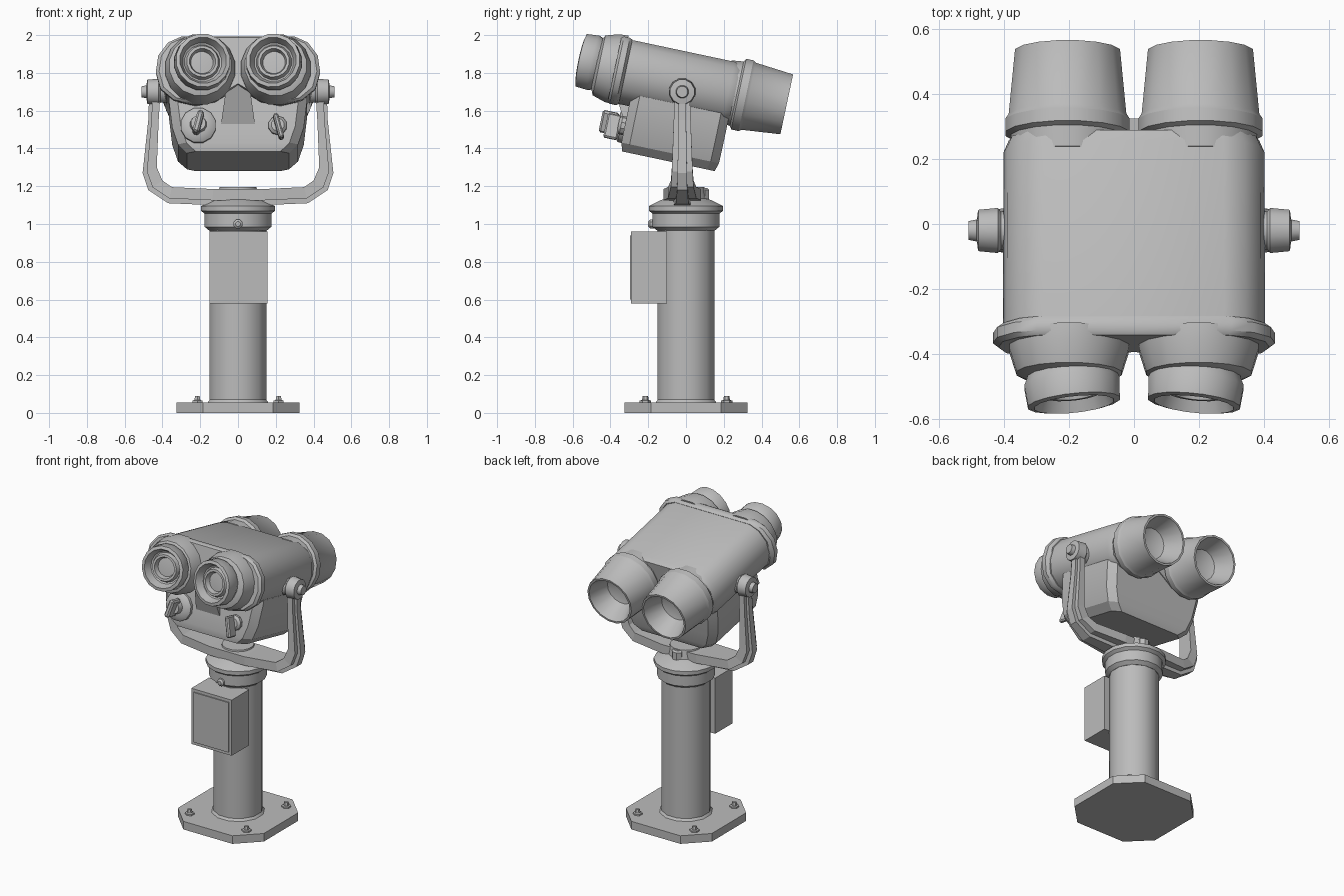
import bpy, bmesh
from math import radians, cos, sin, tau
from mathutils import Matrix, Vector

cube = bpy.data.objects.get("Cube")
if cube:
    bpy.data.objects.remove(cube, do_unlink=True)

grey = bpy.data.materials.new("painted grey metal")
grey.use_nodes = True
grey.diffuse_color = (0.5, 0.5, 0.5, 1)
bsdf = grey.node_tree.nodes["Principled BSDF"]
bsdf.inputs["Base Color"].default_value = (0.5, 0.5, 0.5, 1)
bsdf.inputs["Roughness"].default_value = 0.6

I = Matrix.Identity(4)
T = Matrix.Translation


def R(angle, axis):
    return Matrix.Rotation(radians(angle), 4, axis)


def loft(name, rings, matrix=I, smooth=None, bevel=0):
    """Skin a list of equal-length point rings and cap both ends."""
    bm = bmesh.new()
    vs = [[bm.verts.new(p) for p in ring] for ring in rings]
    n = len(vs[0])
    for a, b in zip(vs, vs[1:]):
        for i in range(n):
            j = (i + 1) % n
            bm.faces.new((a[i], a[j], b[j], b[i]))
    bm.faces.new(vs[0][::-1])
    bm.faces.new(vs[-1])
    bmesh.ops.remove_doubles(bm, verts=bm.verts, dist=0.0005)
    bmesh.ops.transform(bm, matrix=matrix, verts=bm.verts)
    bmesh.ops.recalc_face_normals(bm, faces=bm.faces)
    me = bpy.data.meshes.new(name)
    bm.to_mesh(me)
    bm.free()
    me.materials.append(grey)
    ob = bpy.data.objects.new(name, me)
    bpy.context.collection.objects.link(ob)
    if bevel:
        mod = ob.modifiers.new("bevel", "BEVEL")
        mod.width, mod.segments = bevel, 1
    if smooth:
        bpy.ops.object.select_all(action="DESELECT")
        ob.select_set(True)
        bpy.context.view_layer.objects.active = ob
        bpy.ops.object.shade_smooth_by_angle(angle=radians(smooth))
    return ob


def lathe(name, profile, matrix=I, segs=16, smooth=32):
    """Revolve (radius, height) pairs about z."""
    rings = [[(r * cos(tau * (i + .5) / segs), r * sin(tau * (i + .5) / segs), h)
              for i in range(segs)] for r, h in profile]
    return loft(name, rings, matrix, smooth)


def chamfered(hx, hy, c, z):
    """Rectangle outline with cut corners."""
    return [(sx * x, sy * y, z) for sx, sy, x, y in (
        (1, 1, hx, hy - c), (1, 1, hx - c, hy), (-1, 1, hx - c, hy), (-1, 1, hx, hy - c),
        (-1, -1, hx, hy - c), (-1, -1, hx - c, hy), (1, -1, hx - c, hy), (1, -1, hx, hy - c))]


def box(name, x, y, z, matrix=I, bevel=0):
    rings = [[(x[0], y[0], h), (x[1], y[0], h), (x[1], y[1], h), (x[0], y[1], h)] for h in z]
    return loft(name, rings, matrix, bevel=bevel)


# Base plate, bolts and column
loft("base_plate", [chamfered(.325, .325, .14, z) for z in (0, .055)])
for sx in (-1, 1):
    for sy in (-1, 1):
        lathe("base_bolt", [(.03, .05), (.03, .065), (.018, .068), (.014, .09)],
              T((sx * .215, sy * .215, 0)), 6, 10)
lathe("column", [(.17, .05), (.155, .07), (.155, 1.0)], segs=12)
lathe("column_collar", [(.155, .965), (.18, .985), (.18, 1.055), (.2, 1.07), (.2, 1.095),
                        (.14, 1.125), (.11, 1.135), (.1, 1.195)])
lathe("collar_screw", [(.025, .16), (.025, .19), (.014, .2)], T((0, 0, 1.0)) @ R(90, "X"), 8)
lathe("collar_knob", [(.04, 1.09), (.04, 1.18), (.03, 1.19)], T((0, .085, 0)), 8)

# Coin box on the column
box("coin_box", (-.15, .155), (-.29, -.1), (.58, .96))
box("coin_box_door", (-.13, .135), (-.297, -.285), (.6, .94))

# U-shaped yoke: outer x, outer z, inner x, inner z, half width
half = [(.47, 1.7, .41, 1.7, .04), (.475, 1.55, .42, 1.55, .045), (.505, 1.27, .43, 1.3, .055),
        (.475, 1.18, .4, 1.23, .06), (.37, 1.11, .35, 1.195, .075), (.14, 1.1, .13, 1.185, .1)]
stations = half + [(-a, b, -c, d, w) for a, b, c, d, w in half[::-1]]


def yoke_part(name, start, width):
    rings = []
    for ox, oz, ix, iz, w in stations:
        o, i = Vector((ox, 0, oz)), Vector((ix, 0, iz))
        o = o.lerp(i, start)
        y = Vector((0, w * width, 0))
        rings.append([o - y, o + y, i + y, i - y])
    loft(name, rings, T((0, -.02, 0)))


yoke_part("yoke", .3, 1)
yoke_part("yoke_rib", 0, .45)
for s in (-1, 1):
    lathe("pivot_cap", [(.06, .37), (.06, .41), (.072, .42), (.066, .48), (.035, .485), (.03, .51)],
          T((0, -.02, 1.7)) @ R(90 * s, "Y"), 12)

# Tilted head frame: y runs along the tubes, origin at the pivot
head = T((0, -.02, 1.7)) @ R(-12, "X")
right_half = [(0, .222), (.3, .222), (.37, .19), (.422, .12), (.435, .03), (.41, -.06),
              (.34, -.12), (.24, -.142), (.13, -.12), (.05, -.07), (0, -.04)]
outline = right_half + [(-x, z) for x, z in right_half[-2:0:-1]]


def slab(name, stops):
    """Twin-lobed section at (y, x scale, z scale) stops."""
    return loft(name, [[(x * sx, y, .04 + (z - .04) * sz) for x, z in outline]
                       for y, sx, sz in stops], head, 35)


slab("upper_housing", [(-.34, .93, .95), (.24, .925, .95), (.275, .89, .88)])
slab("front_flange", [(-.375, .96, .95), (-.362, 1, 1), (-.33, 1, 1), (-.315, .95, .96)])

# Lower housing with rounded corners
loft("lower_housing",
     [[(x, y + .005, z) for x, y, _ in chamfered(hx, hy, .045, 0)]
      for z, hx, hy in ((.1, .37, .262), (-.1, .365, .265), (-.24, .348, .265),
                        (-.33, .318, .264), (-.375, .27, .25))], head, 25)
# Sloped nose guard between the eyepieces
loft("nose_guard", [[(-w, -.2, z), (-w, y, z), (w, y, z), (w, -.2, z)]
                    for w, y, z in ((.09, -.262, -.23), (.06, -.365, -.04), (.03, -.37, .06))], head)

for s in (-1, 1):
    front = head @ T((s * .2, 0, .045)) @ R(90, "X")
    # Eyepiece: tapered shoulder, then a slightly toed-in cup with lens rings
    lathe("eyepiece_shoulder", [(.19, .34), (.187, .39), (.165, .46), (.13, .475)], front)
    cup = head @ T((s * .195, -.46, .052)) @ R(-6 * s, "Z") @ R(90, "X")
    lathe("eyepiece_cup", [(.125, -.03), (.14, .01), (.15, .03), (.145, .095), (.125, .1),
                           (.105, .05), (.095, .045), (.085, .07), (.07, .07), (.06, .04),
                           (0, .045)], cup)
    # Objective barrel with a deep funnel mouth
    rear = head @ T((s * .205, 0, .05)) @ R(-90, "X")
    lathe("objective_barrel", [(.17, .22), (.178, .285), (.195, .295), (.195, .335), (.185, .35),
                               (.165, .555), (.152, .555), (.1, .43), (0, .39)], rear)

# Turn knob with grip, on the model's right
knob = head @ T((-.21, -.25, -.24)) @ R(90, "X")
lathe("turn_knob", [(.095, 0), (.095, .03), (.075, .045), (.045, .05), (.04, .085)], knob, 12)
box("turn_knob_grip", (-.018, .018), (-.06, .06), (.05, .14), knob @ R(-15, "Z"), .01)

# Coin slot with lever, on the model's left
slot = head @ T((.21, -.25, -.24)) @ R(90, "X")
lathe("coin_slot", [(.05, 0), (.05, .03), (.035, .045)], slot, 10)
box("coin_lever", (-.014, .014), (-.085, .05), (.035, .11), slot @ R(15, "Z"), .008)
